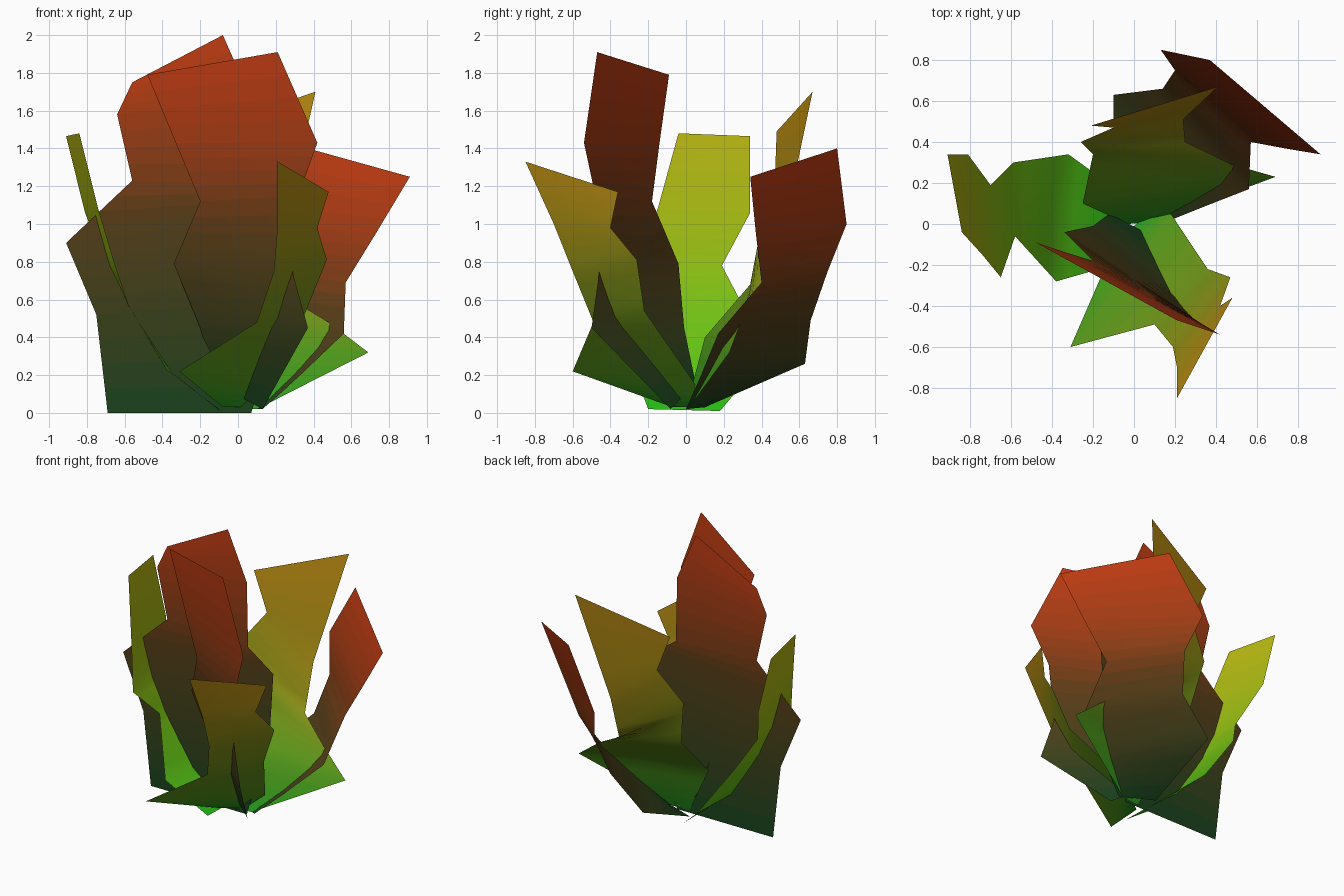
import bpy
from mathutils import Vector

STEPS = 4  # colour bands between neighbouring leaf stations


def mix(stops, t):
    # piecewise-linear colour along the leaf
    f = t * (len(stops) - 1)
    i = min(int(f), len(stops) - 2)
    return tuple(a + (b - a) * (f - i) for a, b in zip(stops[i], stops[i + 1]))


def palette(name, stops, count):
    mats = []
    for i in range(count):
        m = bpy.data.materials.new(f"{name}_{i}")
        m.diffuse_color = (*mix(stops, (i + 0.5) / count), 1)
        mats.append(m)
    return mats


# gradients from root to tip
RED = palette("red_leaf", [(.006, .055, .012), (.10, .045, .008), (.55, .045, .006)], 20)
AMBER = palette("amber_leaf", [(.012, .35, .012), (.20, .28, .008), (.50, .26, .006)], 20)
YELLOW = palette("yellow_leaf", [(.012, .55, .008), (.22, .52, .006), (.50, .48, .006)], 20)


def leaf(name, mats, left, right):
    """Thin bent strip between two edges listed from tip to root."""
    left = [Vector(p) for p in reversed(left)]
    right = [Vector(p) for p in reversed(right)]
    verts = []
    n = (len(left) - 1) * STEPS
    for k in range(n + 1):
        i = min(k // STEPS, len(left) - 2)
        t = k / STEPS - i
        a, b = left[i].lerp(left[i + 1], t), right[i].lerp(right[i + 1], t)
        verts += [a, a.lerp(b, 0.5), b]
    faces = []
    for k in range(n):
        for c in (0, 1):
            q = 3 * k + c
            faces.append((q, q + 1, q + 4, q + 3))
    me = bpy.data.meshes.new(name)
    me.from_pydata(verts, [], faces)
    for m in mats:
        me.materials.append(m)
    for p in me.polygons:
        p.material_index = min((p.index // 2) * len(mats) // n, len(mats) - 1)
        p.use_smooth = True
    ob = bpy.data.objects.new(name, me)
    bpy.context.collection.objects.link(ob)


# tall flat leaf in the middle plane
leaf("centre_leaf", RED,
     [(-.56, 0, 1.75), (-.64, 0, 1.58), (-.56, 0, 1.23), (-.91, 0, .9), (-.75, 0, .52), (-.69, 0, 0)],
     [(-.08, 0, 2.0), (.07, 0, 1.66), (.08, 0, 1.2), (.28, 0, 1.06), (.25, 0, .6), (.07, 0, 0)])

# tall front leaf
leaf("front_tall_leaf", RED,
     [(-.48, -.09, 1.79), (-.33, -.14, 1.43), (-.2, -.18, 1.12), (-.34, -.04, .79), (-.2, -.01, .45), (-.12, .05, .16)],
     [(.21, -.47, 1.91), (.42, -.54, 1.43), (.32, -.48, 1.15), (.29, -.46, .74), (.37, -.5, .45), (.13, -.08, .02)])

# outer front leaf
leaf("front_outer_leaf", AMBER,
     [(.21, -.85, 1.33), (.21, -.7, 1.0), (.19, -.6, .75), (.1, -.49, .48), (-.31, -.6, .22), (-.08, -.07, .03)],
     [(.48, -.36, 1.17), (.42, -.4, .98), (.47, -.26, .81), (.36, -.22, .54), (.18, .05, .15), (.04, .02, .03)])

# back right leaf
leaf("back_right_leaf", RED,
     [(.91, .34, 1.25), (.73, .37, .95), (.57, .40, .69), (.56, .17, .42), (.33, .08, .2), (.13, 0, .02)],
     [(.37, .80, 1.40), (.13, .85, 1.0), (.20, .75, .75), (.14, .66, .49), (-.1, .63, .26), (-.1, .1, .03)])

# back leaf
leaf("back_leaf", AMBER,
     [(-.21, .48, 1.49), (-.1, .47, 1.22), (-.26, .40, 1.0), (-.2, .34, .68), (-.25, .1, .4), (-.03, 0, .02)],
     [(.41, .67, 1.70), (.24, .51, .94), (.25, .40, .62), (.48, .29, .48), (.69, .23, .32), (.1, .01, .02)])

# left leaf
leaf("left_leaf", YELLOW,
     [(-.91, .34, 1.465), (-.81, .34, 1.06), (-.7, .19, .78), (-.59, .30, .57), (-.32, .34, .2), (-.1, .18, .01)],
     [(-.84, -.04, 1.48), (-.74, -.15, 1.08), (-.65, -.26, .78), (-.58, -.06, .57), (-.38, -.28, .23), (-.1, -.2, .02)])
